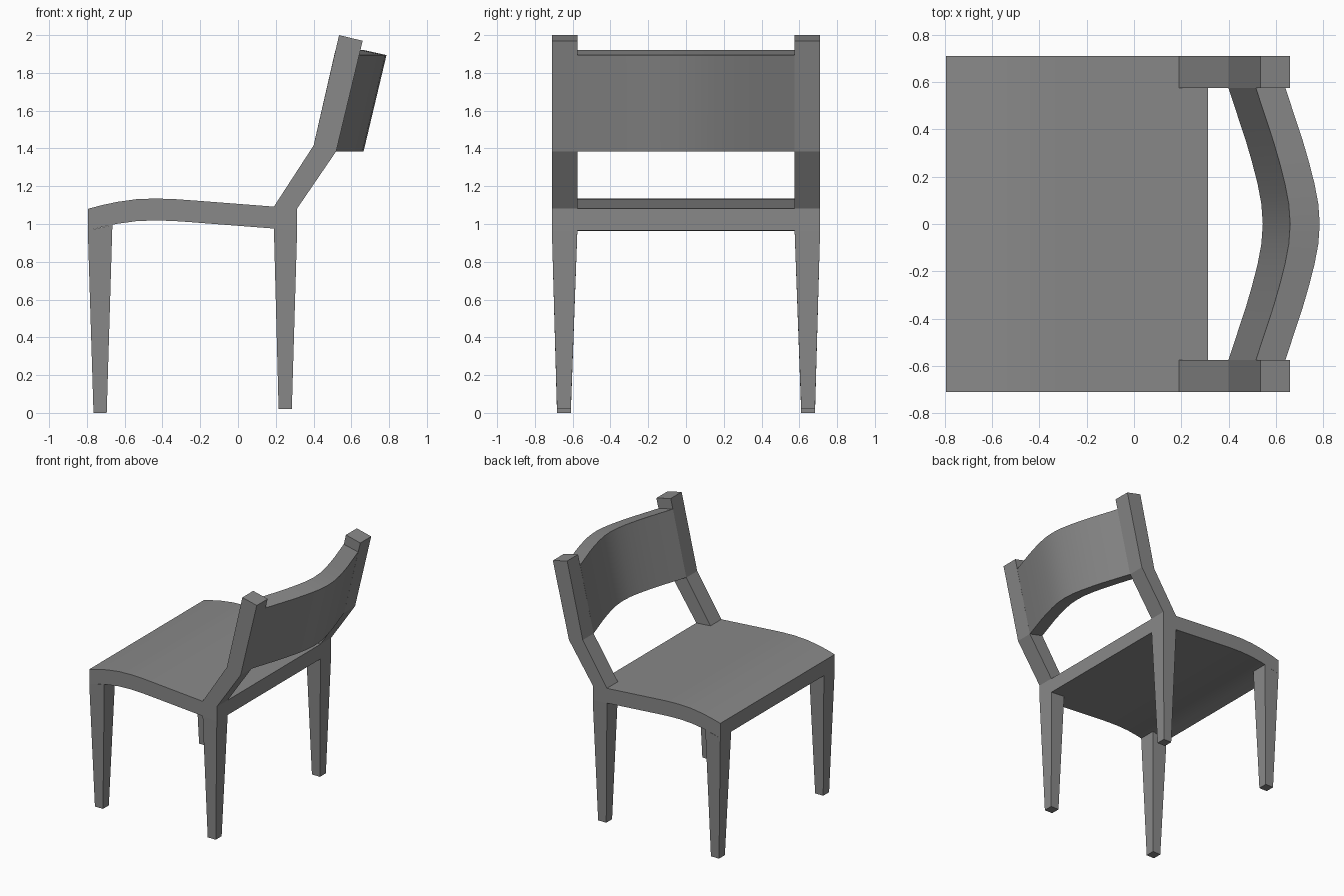
import bpy, bmesh, math

if "Cube" in bpy.data.objects:
    bpy.data.objects.remove(bpy.data.objects["Cube"], do_unlink=True)

GREY = (0.25, 0.25, 0.25, 1)
grey = bpy.data.materials.new("plain grey")
grey.use_nodes = True
grey.diffuse_color = GREY
for node in grey.node_tree.nodes:
    if node.type == 'BSDF_PRINCIPLED':
        node.inputs["Base Color"].default_value = GREY
        node.inputs["Roughness"].default_value = 0.8

OUT, IN = 0.71, 0.575      # outer and inner sides of legs and posts
THICK = 0.116              # seat thickness


def loft(name, rings, mirror=False):
    """Skin a row of matching closed rings and cap both ends."""
    bm = bmesh.new()
    loops = [[bm.verts.new(p) for p in ring] for ring in rings]
    for a, b in zip(loops, loops[1:]):
        for i in range(len(a)):
            j = (i + 1) % len(a)
            bm.faces.new((a[i], a[j], b[j], b[i]))
    bm.faces.new(loops[0][::-1])
    bm.faces.new(loops[-1])
    bmesh.ops.recalc_face_normals(bm, faces=bm.faces)
    mesh = bpy.data.meshes.new(name)
    bm.to_mesh(mesh)
    bm.free()
    mesh.materials.append(grey)
    mesh.shade_smooth()
    mesh.set_sharp_from_angle(angle=math.radians(15))
    obj = bpy.data.objects.new(name, mesh)
    bpy.context.collection.objects.link(obj)
    if mirror:
        mod = obj.modifiers.new("Mirror", 'MIRROR')
        mod.use_axis = (False, True, False)
    return obj


def at_y(profile, y):
    return [(x, y, z) for x, z in profile]


# Seat: bent board with a gentle hump towards its front edge
top = [(-0.795, 1.08), (-0.72, 1.1), (-0.64, 1.117), (-0.54, 1.131), (-0.44, 1.135),
       (-0.34, 1.132), (-0.24, 1.125), (0.19, 1.092), (0.313, 1.082)]
board = top + [(x, z - THICK) for x, z in reversed(top)]
loft("seat", [at_y(board, -OUT), at_y(board, OUT)])


# Tapered legs, cut to the slope of the seat underside
def legs(name, x0, z0, x1, z1, foot0, foot1, floor):
    head = [(x0, IN, z0), (x1, IN, z1), (x1, OUT, z1), (x0, OUT, z0)]
    foot = [(foot0, 0.61, floor), (foot1, 0.61, floor),
            (foot1, 0.683, floor), (foot0, 0.683, floor)]
    loft(name, [foot, head], mirror=True)


legs("front_legs", -0.795, 0.964, -0.665, 0.996, -0.765, -0.695, 0)
legs("back_legs", 0.19, 0.976, 0.313, 0.966, 0.215, 0.285, 0.02)

# Cranked back posts
post = [(0.19, 1.092), (0.4, 1.415), (0.535, 2.0), (0.66, 1.97), (0.52, 1.385), (0.313, 1.082)]
loft("back_posts", [at_y(post, IN), at_y(post, OUT)], mirror=True)

# Backrest: leaning board bowed backwards between the posts
section = [(0.4, 1.415), (0.516, 1.922), (0.641, 1.894), (0.52, 1.385)]
half = [(IN, 0), (0.45, 0.041), (0.35, 0.074), (0.26, 0.1), (0.17, 0.123), (0.085, 0.139)]
bow = [(-y, d) for y, d in half] + [(0, 0.145)] + half[::-1]
loft("backrest", [[(x + d, y, z) for x, z in section] for y, d in bow])
